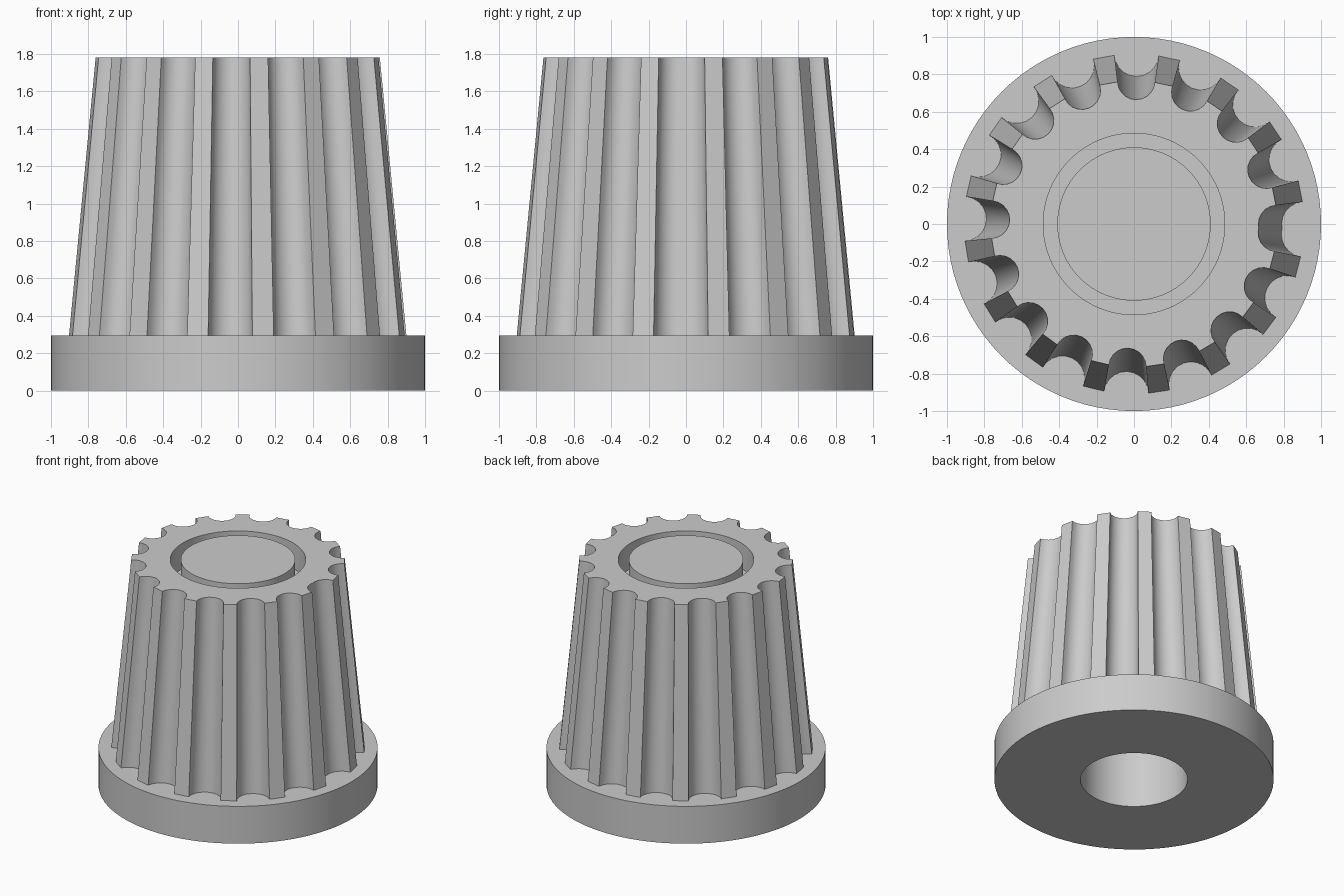
import bpy, bmesh
from math import pi, sin, cos, acos, sqrt, radians

if "Cube" in bpy.data.objects:
    bpy.data.objects.remove(bpy.data.objects["Cube"], do_unlink=True)

FLANGE_TOP, TOP = 0.295, 1.78
R_BOTTOM, R_TOP = 0.908, 0.765
STEP = radians(22.28)      # flute spacing; the first and last flutes overlap
FLUTES, SEGMENTS = 17, 10
GROOVE = 0.1

grey = bpy.data.materials.new("plain grey")
grey.use_nodes = True
colour = (0.6, 0.6, 0.6, 1)
grey.diffuse_color = colour
grey.node_tree.nodes["Principled BSDF"].inputs["Base Color"].default_value = colour


def add_object(name, bm):
    bmesh.ops.recalc_face_normals(bm, faces=bm.faces)
    mesh = bpy.data.meshes.new(name)
    bm.to_mesh(mesh)
    bm.free()
    mesh.materials.append(grey)
    obj = bpy.data.objects.new(name, mesh)
    bpy.context.collection.objects.link(obj)
    return obj


def loft(bm, loops):
    """Skin a stack of equal-length closed loops."""
    rings = [[bm.verts.new(p) for p in loop] for loop in loops]
    n = len(rings[0])
    for a, b in zip(rings, rings[1:]):
        for i in range(n):
            j = (i + 1) % n
            bm.faces.new((a[i], a[j], b[j], b[i]))
    return rings


def circle(r, z, n=96):
    return [(r * cos(2 * pi * i / n), r * sin(2 * pi * i / n), z) for i in range(n)]


def lathe(name, profile):
    """Spin a closed radius/height profile into a ring-shaped solid."""
    bm = bmesh.new()
    loft(bm, [circle(r, z) for r, z in profile + profile[:1]])
    bmesh.ops.remove_doubles(bm, verts=bm.verts, dist=1e-5)
    return add_object(name, bm)


def cylinder(name, r, z0, z1):
    bm = bmesh.new()
    for ring in loft(bm, [circle(r, z0), circle(r, z1)]):
        bm.faces.new(ring)
    return add_object(name, bm)


def fluted_section():
    """Round grooves with ridges between them, for the top radius."""
    points = []
    limit = acos(GROOVE / (2 * R_TOP))
    seam = (2 * pi - (FLUTES - 1) * STEP) / 2
    cusp = R_TOP * cos(seam) - sqrt(GROOVE ** 2 - (R_TOP * sin(seam)) ** 2)
    points.append((cusp * cos(-seam), cusp * sin(-seam)))
    for k in range(FLUTES):
        a = k * STEP
        for i in range(SEGMENTS + 1):
            t = limit * (2 * i / SEGMENTS - 1)
            u = R_TOP - GROOVE * cos(t)
            v = GROOVE * sin(t)
            # trim the overlapping pair where they meet
            if k == 0 and v < -u * sin(seam) + 0.005:
                continue
            if k == FLUTES - 1 and v > u * sin(seam) - 0.005:
                continue
            points.append((u * cos(a) - v * sin(a), u * sin(a) + v * cos(a)))
    return points


# Tapered fluted grip
section = fluted_section()
bm = bmesh.new()
loops = [[(x * s, y * s, z) for x, y in section]
         for s, z in ((R_BOTTOM / R_TOP, FLANGE_TOP), (1, TOP))]
for ring in loft(bm, loops):
    bm.faces.new(ring)
grip = add_object("fluted_grip", bm)

# Base flange
flange = cylinder("base_flange", 1.0, 0, FLANGE_TOP)

# Cutters: ring channel in the top, bore from below
channel = lathe("channel_cutter", [(0.41, TOP - 0.2), (0.485, TOP - 0.2),
                                   (0.485, TOP + 0.1), (0.41, TOP + 0.1)])
bore = cylinder("bore_cutter", 0.383, -0.1, 1.2)

for obj, cutters in ((grip, (channel, bore)), (flange, (bore,))):
    bpy.context.view_layer.objects.active = obj
    for cutter in cutters:
        mod = obj.modifiers.new("cut", "BOOLEAN")
        mod.operation = "DIFFERENCE"
        mod.solver = "EXACT"
        mod.object = cutter
        bpy.ops.object.modifier_apply(modifier=mod.name)
for cutter in (channel, bore):
    bpy.data.objects.remove(cutter, do_unlink=True)

# Smooth rounds, crisp edges
bpy.ops.object.select_all(action="DESELECT")
for obj in (grip, flange):
    obj.select_set(True)
bpy.context.view_layer.objects.active = grip
bpy.ops.object.shade_smooth_by_angle(angle=radians(25))
